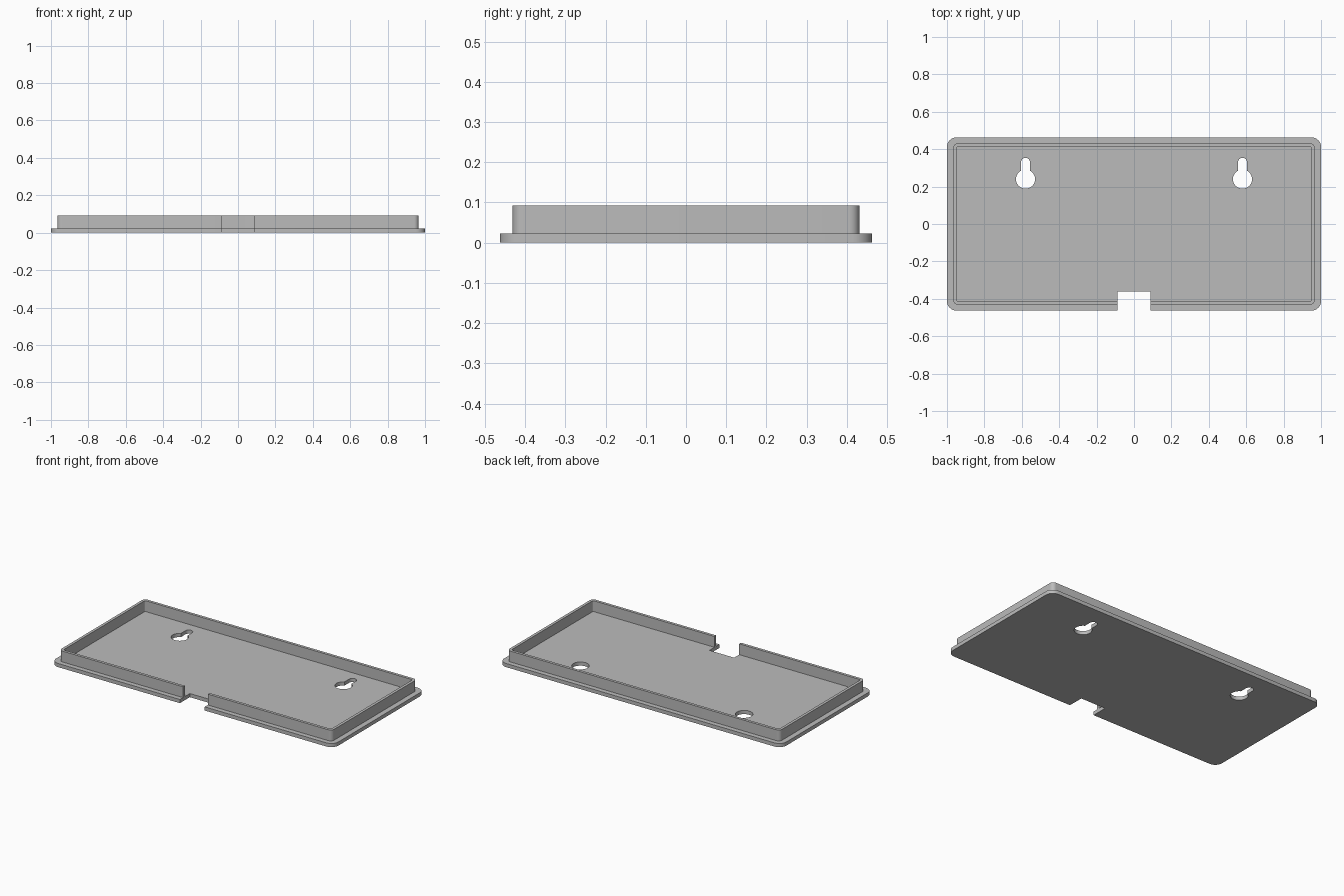
import bpy
import bmesh
from math import sin, cos, asin, radians, degrees

cube = bpy.data.objects.get("Cube")
if cube:
    bpy.data.objects.remove(cube, do_unlink=True)

LEDGE_Z, TOP_Z = 0.0235, 0.093
NOTCH_X, NOTCH_Y = 0.088, -0.362

grey = bpy.data.materials.new("light grey")
grey.use_nodes = True
grey.diffuse_color = (0.5, 0.5, 0.5, 1)
grey.node_tree.nodes["Principled BSDF"].inputs["Base Color"].default_value = (0.5, 0.5, 0.5, 1)


def arc(cx, cy, r, start, end, steps):
    """Points along an arc, angles in degrees."""
    angles = [radians(start + (end - start) * i / steps) for i in range(steps + 1)]
    return [(cx + r * cos(a), cy + r * sin(a)) for a in angles]


def open_outline(hx, hy, r):
    """Rounded rectangle, running counter-clockwise from notch right to notch left."""
    points = [(NOTCH_X, -hy)]
    for i, (sx, sy) in enumerate([(1, -1), (1, 1), (-1, 1), (-1, -1)]):
        start = 90 * i - 90
        points += arc(sx * (hx - r), sy * (hy - r), r, start, start + 90, 8)
    return points + [(-NOTCH_X, -hy)]


def keyhole(cx, cy=0.24, r=0.051, slot=0.024, slot_y=0.33):
    """Round hole with a narrow hanging slot above it."""
    half = degrees(asin(slot / r))
    return arc(cx, cy, r, 90 + half, 450 - half, 32) + arc(cx, slot_y, slot, 0, 180, 12)


def extruded(name, loops, z0, z1):
    """Solid from a flat outline, where further loops are holes."""
    bm = bmesh.new()
    edges = []
    for loop in loops:
        verts = [bm.verts.new((x, y, z0)) for x, y in loop]
        edges += [bm.edges.new((v, verts[i - 1])) for i, v in enumerate(verts)]
    bmesh.ops.triangle_fill(bm, edges=edges, use_beauty=True, normal=(0, 0, 1))
    result = bmesh.ops.extrude_face_region(bm, geom=bm.faces[:])
    moved = [g for g in result["geom"] if isinstance(g, bmesh.types.BMVert)]
    bmesh.ops.translate(bm, verts=moved, vec=(0, 0, z1 - z0))
    bmesh.ops.recalc_face_normals(bm, faces=bm.faces[:])
    mesh = bpy.data.meshes.new(name)
    bm.to_mesh(mesh)
    bm.free()
    mesh.materials.append(grey)
    obj = bpy.data.objects.new(name, mesh)
    bpy.context.collection.objects.link(obj)
    bpy.ops.object.select_all(action="DESELECT")
    obj.select_set(True)
    bpy.context.view_layer.objects.active = obj
    bpy.ops.object.shade_smooth_by_angle(angle=radians(30))
    return obj


# Base plate with a cable notch and two hanging keyholes
plate = open_outline(1.0, 0.4625, 0.05) + [(-NOTCH_X, NOTCH_Y), (NOTCH_X, NOTCH_Y)]
extruded("base_plate", [plate, keyhole(-0.58), keyhole(0.58)], 0, LEDGE_Z)

# Thin raised rim, open at the notch
rim = open_outline(0.966, 0.431, 0.025) + open_outline(0.948, 0.413, 0.008)[::-1]
extruded("rim_wall", [rim], LEDGE_Z, TOP_Z)
